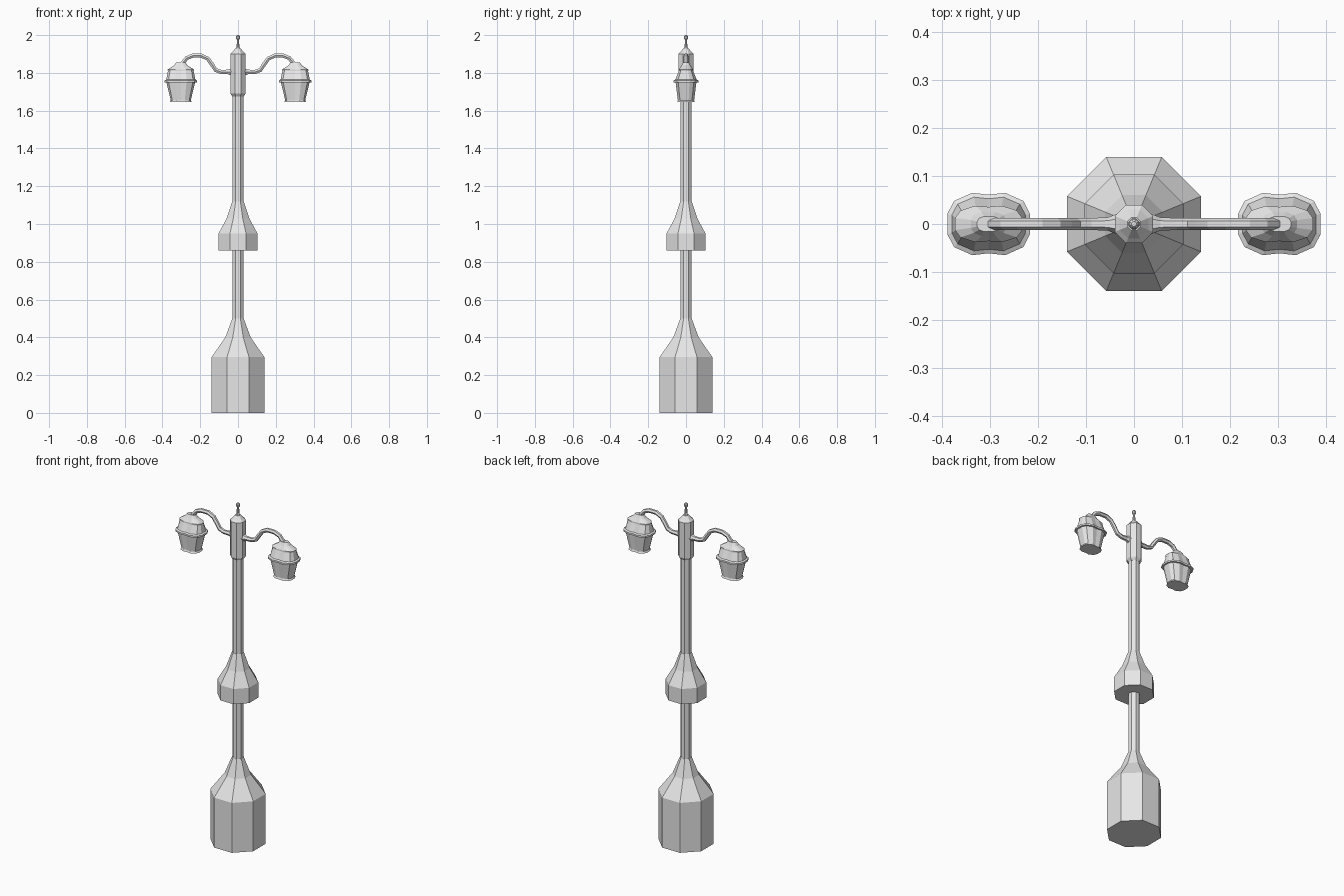
import bpy
import math

cube = bpy.data.objects.get("Cube")
if cube:
    bpy.data.objects.remove(cube, do_unlink=True)

metal = bpy.data.materials.new("light_grey_metal")
metal.use_nodes = True
GREY = (0.8, 0.8, 0.8, 1)
metal.diffuse_color = GREY
for node in metal.node_tree.nodes:
    if node.type == 'BSDF_PRINCIPLED':
        node.inputs["Base Color"].default_value = GREY


def add_mesh(name, verts, faces):
    mesh = bpy.data.meshes.new(name)
    mesh.from_pydata(verts, [], faces)
    mesh.materials.append(metal)
    mesh.update()
    obj = bpy.data.objects.new(name, mesh)
    bpy.context.collection.objects.link(obj)
    return obj


def loft(name, outline, levels, centre_x=0):
    """Stack scaled copies of an outline; each level is (z, x size, y size)."""
    n = len(outline)
    verts = [(centre_x + x * sx, y * sy, z) for z, sx, sy in levels for x, y in outline]
    faces = [(r * n + i, r * n + (i + 1) % n, (r + 1) * n + (i + 1) % n, (r + 1) * n + i)
             for r in range(len(levels) - 1) for i in range(n)]
    faces.append(tuple(reversed(range(n))))
    faces.append(tuple(range((len(levels) - 1) * n, len(levels) * n)))
    return add_mesh(name, verts, faces)


# Octagon with flat sides facing the axes, unit distance to each side
SIZE = 1 / math.cos(math.pi / 8)
octagon = [(SIZE * math.cos(math.pi * (i + 0.5) / 4), SIZE * math.sin(math.pi * (i + 0.5) / 4))
           for i in range(8)]


def turned(name, profile):
    return loft(name, octagon, [(z, r, r) for z, r in profile])


# Post
turned("base", [(0, 0.14), (0.295, 0.14), (0.40, 0.067), (0.50, 0.03)])
turned("pole", [(0.48, 0.029), (1.70, 0.029)])
turned("collar", [(0.86, 0.103), (0.95, 0.103), (1.03, 0.06), (1.12, 0.03)])
turned("head", [(1.675, 0.03), (1.69, 0.04), (1.90, 0.04), (1.91, 0.03), (1.93, 0.014)])
turned("finial", [(1.925, 0.013), (1.94, 0.007), (1.975, 0.006), (1.982, 0.010),
                  (1.993, 0.010), (2.0, 0.005)])

# Lantern outline: wide, chamfered, with a slight crease on the long sides
quarter = [(1, 0.33), (0.84, 0.74), (0.40, 1)]
crease = 0.94
lantern_outline = (quarter + [(0, crease)] + [(-x, y) for x, y in reversed(quarter)]
                   + [(-x, -y) for x, y in quarter] + [(0, -crease)]
                   + [(x, -y) for x, y in reversed(quarter)])
lantern_levels = [(1.645, 0.058, 0.047), (1.655, 0.053, 0.043), (1.75, 0.076, 0.055),
                  (1.75, 0.086, 0.065), (1.76, 0.086, 0.065), (1.765, 0.077, 0.056),
                  (1.81, 0.068, 0.038), (1.818, 0.07, 0.038), (1.838, 0.037, 0.025),
                  (1.855, 0.024, 0.016)]

# Arm path: (x, z, thickness)
arm_path = [(0.03, 1.805, 1.9), (0.055, 1.805, 1.1), (0.09, 1.805, 1), (0.118, 1.815, 1),
            (0.138, 1.845, 1), (0.16, 1.875, 1), (0.193, 1.891, 1), (0.24, 1.891, 1),
            (0.272, 1.878, 1), (0.295, 1.85, 1), (0.30, 1.835, 1)]


def swept_arm(name, side):
    curve = bpy.data.curves.new(name + "_path", 'CURVE')
    curve.dimensions = '3D'
    curve.bevel_depth = 0.0125
    curve.bevel_resolution = 1
    curve.use_fill_caps = True
    spline = curve.splines.new('POLY')
    spline.points.add(len(arm_path) - 1)
    for point, (x, z, thick) in zip(spline.points, arm_path):
        point.co = (x * side, 0, z, 1)
        point.radius = thick
    spline.use_smooth = False
    helper = bpy.data.objects.new(name + "_path", curve)
    bpy.context.collection.objects.link(helper)
    bpy.context.view_layer.update()
    depsgraph = bpy.context.evaluated_depsgraph_get()
    mesh = bpy.data.meshes.new_from_object(helper.evaluated_get(depsgraph))
    bpy.data.objects.remove(helper, do_unlink=True)
    mesh.materials.clear()
    mesh.materials.append(metal)
    for poly in mesh.polygons:
        poly.use_smooth = False
        poly.material_index = 0
    arm = bpy.data.objects.new(name, mesh)
    bpy.context.collection.objects.link(arm)


# Mirrored arms and lanterns
for side, label in ((1, "left"), (-1, "right")):
    swept_arm(label + "_arm", side)
    loft(label + "_lantern", lantern_outline, lantern_levels, 0.303 * side)
